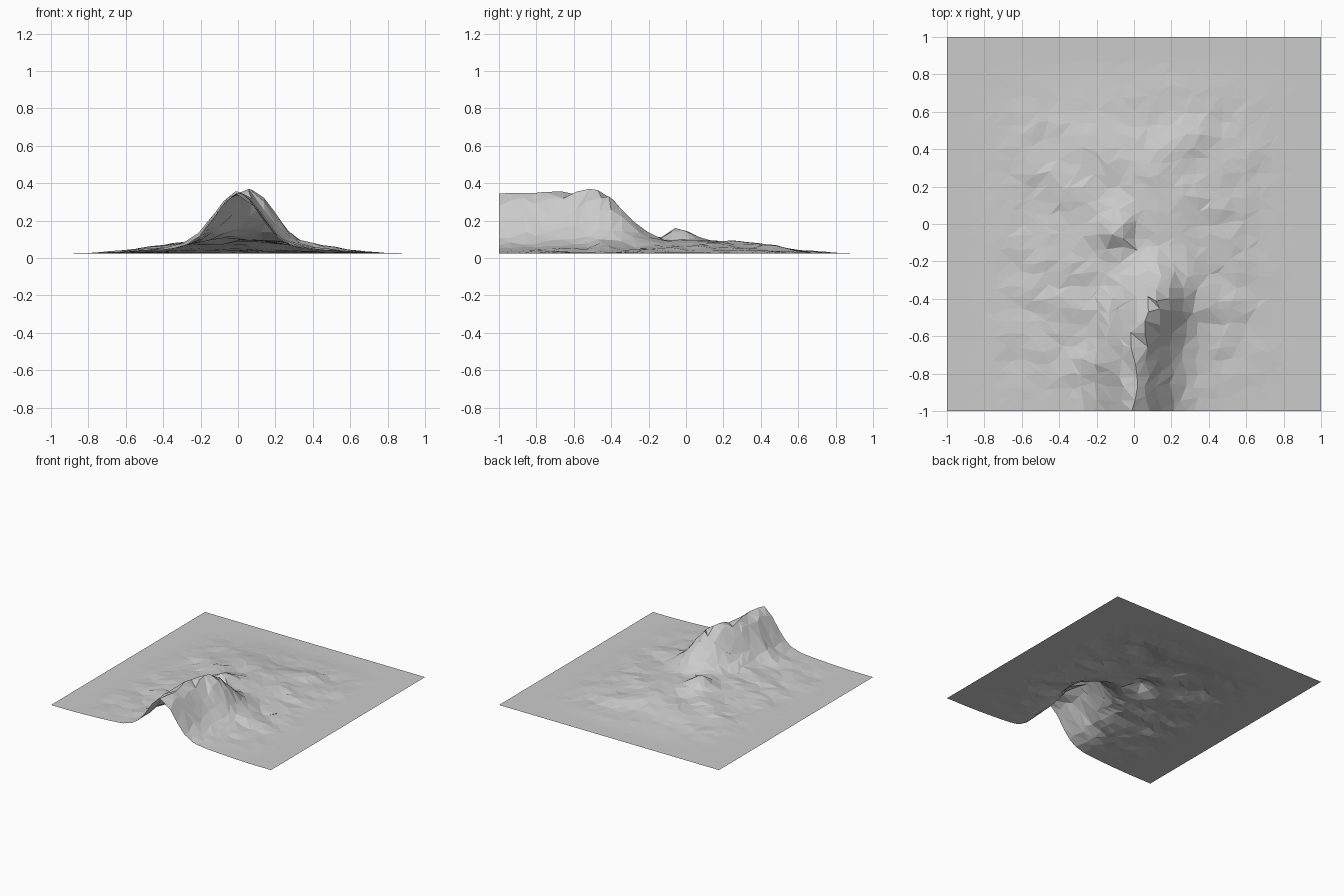
import bpy, bmesh, math, random
from mathutils import Vector, noise

if "Cube" in bpy.data.objects:
    bpy.data.objects.remove(bpy.data.objects["Cube"])

random.seed(4)
BASE = 0.025   # level of the flat border
N = 30         # grid cells per side


def smooth(a, b, t):
    t = max(0.0, min(1.0, (t - a) / (b - a)))
    return t * t * (3 - 2 * t)


def lerp(points, t):
    """Piecewise linear profile through (position, value) pairs."""
    if t <= points[0][0]:
        return points[0][1]
    for (a, va), (b, vb) in zip(points, points[1:]):
        if t <= b:
            return va + (vb - va) * (t - a) / (b - a)
    return points[-1][1]


# Crest line of the long ridge: sideways position and height along y
CREST_X = [(-1, 0.0), (-0.75, 0.0), (-0.6, 0.03), (-0.45, 0.09), (-0.3, 0.11)]
CREST_Z = [(-1, 0.29), (-0.72, 0.29), (-0.55, 0.30), (-0.42, 0.275),
           (-0.36, 0.20), (-0.30, 0.12), (-0.24, 0.05), (-0.12, 0.0)]
# Low apron of ground around the ridge, along y and across x
APRON_Y = [(-1, 0.03), (-0.6, 0.05), (-0.1, 0.07), (0.25, 0.065), (0.45, 0.04),
           (0.65, 0.015), (0.83, 0.0)]
APRON_X = [(0, 1.0), (0.25, 0.9), (0.45, 0.5), (0.65, 0.15), (0.82, 0.0)]


def height(x, y):
    ridge = lerp(CREST_Z, y) * math.exp(-((x - lerp(CREST_X, y)) / 0.165) ** 2)
    knoll = 0.08 * math.exp(-((x + 0.1) / 0.085) ** 2 - ((y + 0.04) / 0.1) ** 2)
    apron = lerp(APRON_Y, y) * lerp(APRON_X, abs(x))
    # Roughness fades out before the flat border and the front edge
    mask = (1 - smooth(0.5, 0.82, abs(x))) * (1 - smooth(0.5, 0.83, y)) * smooth(-1.0, -0.7, y)
    rough = 0.022 * noise.noise(Vector((x * 4.5, y * 6, 3.1)))
    rough += 0.010 * noise.noise(Vector((x * 12, y * 14, 7.7)))
    return max(0.0, BASE + ridge + knoll + apron + rough * mask)


# Terrain: jittered, randomly triangulated grid sheet
bm = bmesh.new()
rows = []
for j in range(N + 1):
    row = []
    for i in range(N + 1):
        x, y = -1 + 2 * i / N, -1 + 2 * j / N
        if 0 < i < N:
            x += random.uniform(-0.02, 0.02)
        if 0 < j < N:
            y += random.uniform(-0.02, 0.02)
        row.append(bm.verts.new((x, y, height(x, y))))
    rows.append(row)
for j in range(N):
    for i in range(N):
        a, b, c, d = rows[j][i], rows[j][i + 1], rows[j + 1][i + 1], rows[j + 1][i]
        if random.random() < 0.5:
            tris = ((a, b, c), (a, c, d))
        else:
            tris = ((a, b, d), (b, c, d))
        for t in tris:
            bm.faces.new(t)

mesh = bpy.data.meshes.new("terrain")
bm.to_mesh(mesh)
bm.free()
mat = bpy.data.materials.new("light grey")
mat.diffuse_color = (0.6, 0.6, 0.6, 1)
mat.use_nodes = True
mat.node_tree.nodes["Principled BSDF"].inputs["Base Color"].default_value = mat.diffuse_color
mesh.materials.append(mat)
terrain = bpy.data.objects.new("terrain", mesh)
bpy.context.collection.objects.link(terrain)
